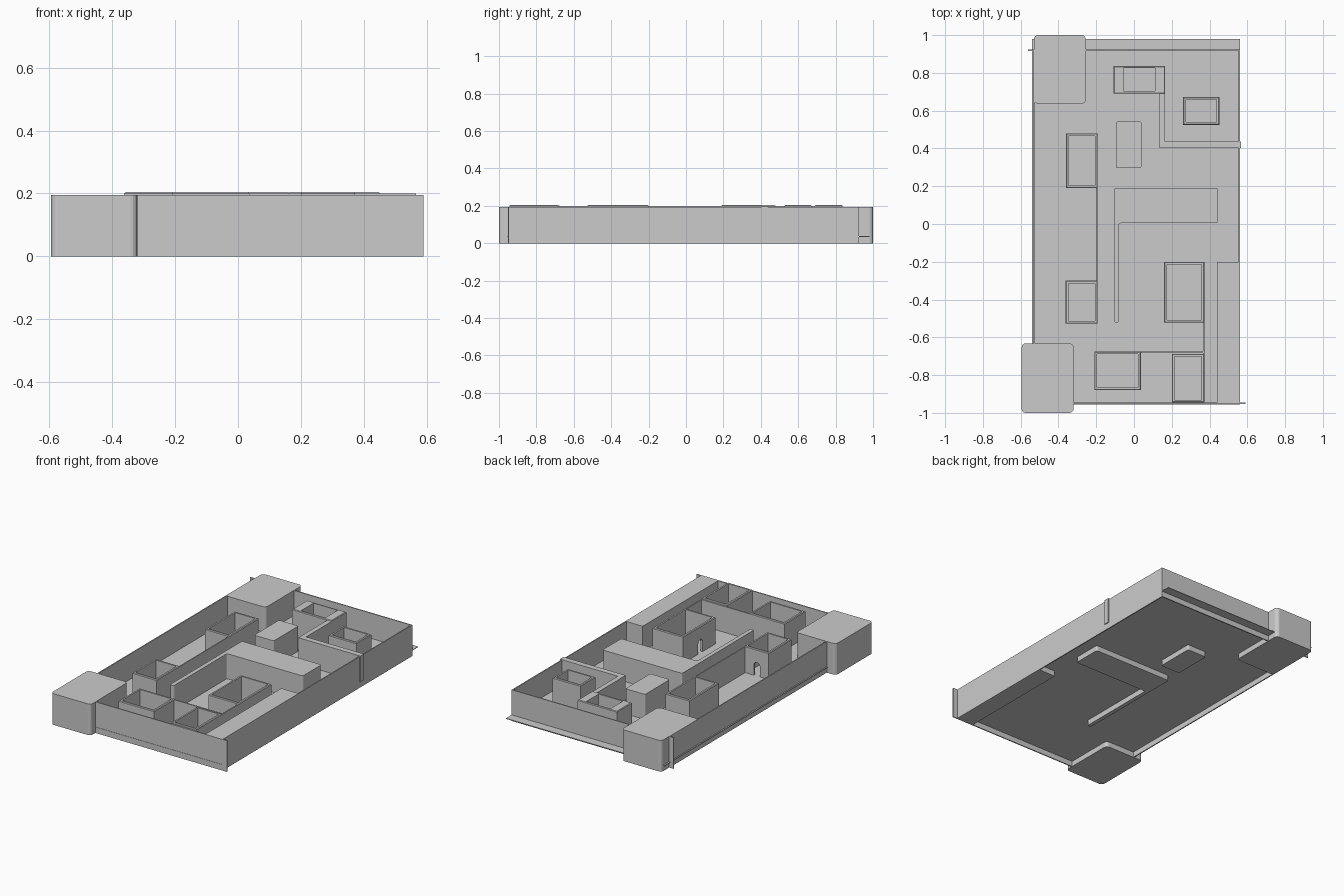
import bpy, bmesh, math

if "Cube" in bpy.data.objects:
    bpy.data.objects.remove(bpy.data.objects["Cube"])

FLOOR, TOP, RIM = 0.038, 0.195, 0.204


def finish(name, bm):
    bmesh.ops.recalc_face_normals(bm, faces=bm.faces[:])
    me = bpy.data.meshes.new(name)
    bm.to_mesh(me)
    bm.free()
    ob = bpy.data.objects.new(name, me)
    bpy.context.collection.objects.link(ob)
    return ob


def prism(name, pts, z0, z1, r=0.0):
    """Extruded outline, optionally with rounded upright edges."""
    bm = bmesh.new()
    base = bm.faces.new([bm.verts.new((x, y, z0)) for x, y in pts])
    ext = bmesh.ops.extrude_face_region(bm, geom=[base])
    for v in ext["geom"]:
        if isinstance(v, bmesh.types.BMVert):
            v.co.z = z1
    if r:
        upright = [e for e in bm.edges if abs(e.verts[0].co.z - e.verts[1].co.z) > 0.01]
        bmesh.ops.bevel(bm, geom=upright, offset=r, segments=4, profile=0.5, affect='EDGES')
    return finish(name, bm)


def rect(x0, x1, y0, y1):
    return [(x0, y0), (x1, y0), (x1, y1), (x0, y1)]


def box(name, x0, x1, y0, y1, z0, z1, r=0.0):
    return prism(name, rect(x0, x1, y0, y1), z0, z1, r)


def room(name, outer, inner=None, t=0.014, b=0.004):
    """Open-topped rectangular room with chamfered outer rim."""
    x0, x1, y0, y1 = outer
    inner = inner or (x0 + t, x1 - t, y0 + t, y1 - t)
    loops = [(inner, FLOOR), (outer, FLOOR), (outer, RIM - b),
             ((x0 + b, x1 - b, y0 + b, y1 - b), RIM), (inner, RIM)]
    bm = bmesh.new()
    rings = [[bm.verts.new((x, y, z)) for x, y in rect(*r)] for r, z in loops]
    for a, c in zip(rings, rings[1:] + rings[:1]):
        for i in range(4):
            j = (i + 1) % 4
            bm.faces.new((a[i], a[j], c[j], c[i]))
    return finish(name, bm)


def doorway(ob, x, y, turn, w=0.042, h=0.085):
    """Cut an arched doorway through a room wall."""
    arch = [(-w / 2, FLOOR - 0.01), (w / 2, FLOOR - 0.01)]
    arch += [(w / 2 * math.cos(a), FLOOR + h - w / 2 + w / 2 * math.sin(a))
             for a in (math.pi * i / 8 for i in range(9))]
    bm = bmesh.new()
    pos = (lambda u, d, z: (x + d, y + u, z)) if turn else (lambda u, d, z: (x + u, y + d, z))
    ends = [[bm.verts.new(pos(u, d, z)) for u, z in arch] for d in (-0.03, 0.03)]
    n = len(arch)
    for e in ends:
        bm.faces.new(e)
    for i in range(n):
        j = (i + 1) % n
        bm.faces.new((ends[0][i], ends[0][j], ends[1][j], ends[1][i]))
    cutter = finish("doorway_cutter", bm)
    cutter.hide_render = True
    mod = ob.modifiers.new("doorway", 'BOOLEAN')
    mod.operation, mod.object, mod.solver = 'DIFFERENCE', cutter, 'EXACT'
    bpy.context.view_layer.objects.active = ob
    bpy.ops.object.modifier_apply(modifier=mod.name)
    bpy.data.objects.remove(cutter)


# Floor slab, poking slightly past the perimeter walls
box("floor", -0.54, 0.56, -0.955, 0.98, FLOOR - 0.004, FLOOR)

# Thin perimeter walls
box("front_wall", -0.53, 0.59, -0.953, -0.946, 0, TOP)
box("back_wall", -0.56, 0.56, 0.917, 0.924, 0, TOP)
box("left_wall", -0.532, -0.525, -0.95, 0.92, 0, TOP)
box("right_wall", 0.553, 0.56, -0.95, 0.92, 0, TOP)

# Solid rounded corner towers
box("front_tower", -0.595, -0.32, -1.0, -0.632, 0, TOP, 0.022)
box("back_tower", -0.53, -0.255, 0.637, 1.0, 0, TOP, 0.022)

# Solid interior blocks that reach the ground
box("small_block", -0.096, 0.04, 0.296, 0.542, 0, TOP, 0.01)
box("side_block", 0.44, 0.553, -0.946, -0.2, 0, TOP)
prism("l_shaped_block", [(-0.106, -0.522), (-0.08, -0.522), (-0.08, 0.005), (0.445, 0.005),
                         (0.445, 0.19), (-0.106, 0.19)], 0, TOP, 0.012)

# Open rooms
room("upper_left_room", (-0.36, -0.193, 0.19, 0.48))
lower = room("lower_left_room", (-0.362, -0.193, -0.528, -0.3))
right = room("right_room", (0.16, 0.372, -0.522, -0.2))
room("front_room", (-0.21, 0.036, -0.88, -0.675))
room("front_right_room", (0.2, 0.372, -0.945, -0.688))
room("back_right_room", (0.26, 0.452, 0.525, 0.672))
room("back_room", (-0.108, 0.165, 0.69, 0.836), (-0.055, 0.112, 0.704, 0.826))

# Arched doorways
doorway(lower, -0.28, -0.307, False)
doorway(right, 0.167, -0.37, True)

# Connecting partition walls
prism("stepped_partition", [(0.135, 0.7), (0.135, 0.403), (0.566, 0.403), (0.566, 0.438),
                            (0.165, 0.438), (0.165, 0.7)], FLOOR, 0.2)
box("left_partition", -0.2, -0.193, -0.31, 0.2, FLOOR, 0.2)
box("front_partition", 0.03, 0.372, -0.683, -0.675, FLOOR, 0.2)
box("right_partition", 0.364, 0.372, -0.69, -0.515, FLOOR, 0.2)
